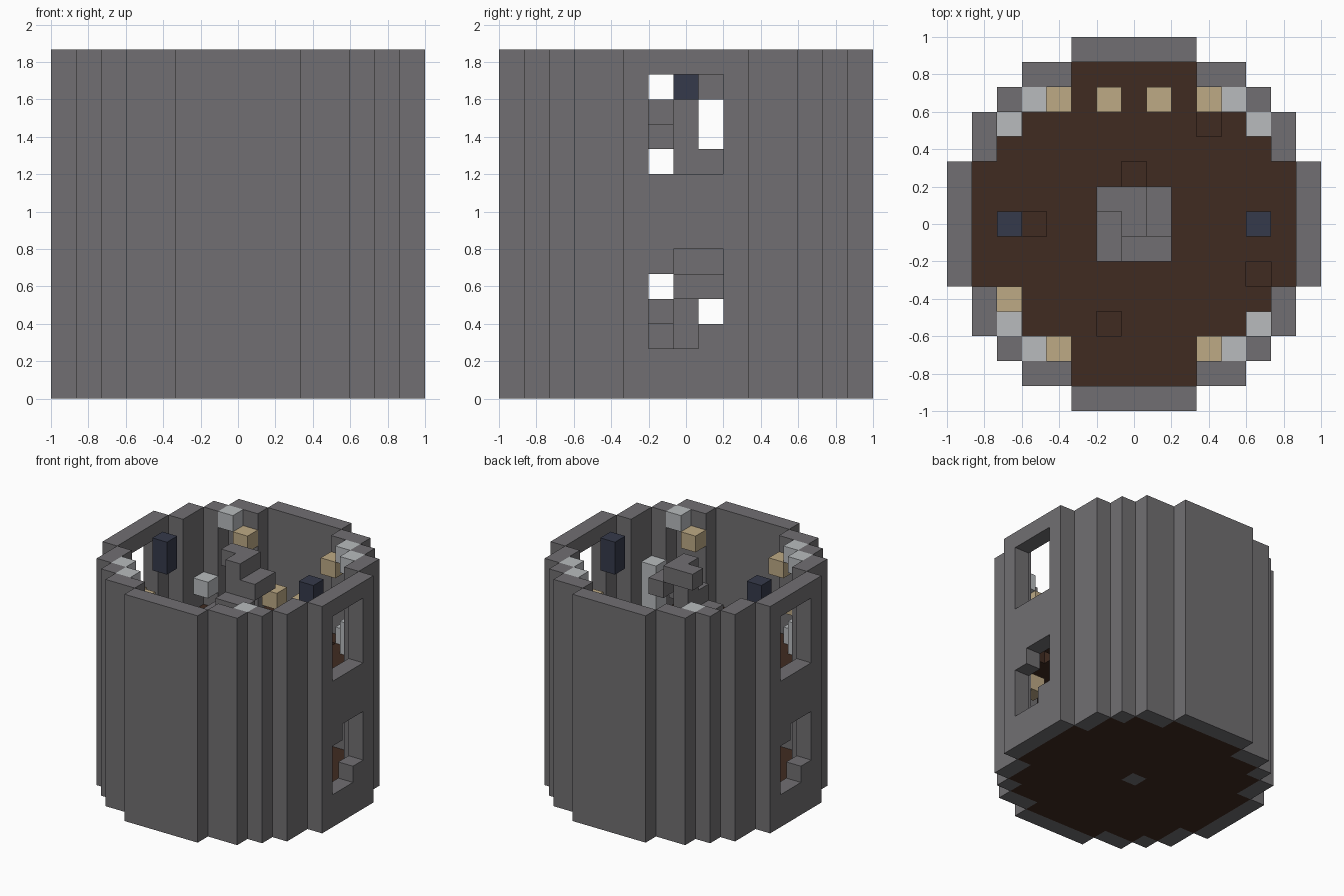
import bpy, bmesh, math
from mathutils import Vector

cube = bpy.data.objects.get("Cube")
if cube:
    bpy.data.objects.remove(cube, do_unlink=True)

U = 2 / 15      # block size
TOP = 14        # tower height in blocks
UPPER = 7       # level of the upper floor


def material(name, rgb):
    m = bpy.data.materials.new(name)
    m.use_nodes = True
    m.diffuse_color = (*rgb, 1)
    m.node_tree.nodes["Principled BSDF"].inputs["Base Color"].default_value = (*rgb, 1)
    return m


STONE = material("grey stone", (0.165, 0.159, 0.168))
WOOD = material("dark brown wood", (0.051, 0.024, 0.015))
TAN = material("tan", (0.51, 0.40, 0.235))
PALE = material("pale grey", (0.48, 0.50, 0.515))
NAVY = material("navy cloth", (0.036, 0.042, 0.07))

# Face direction with two in-plane axes, ordered for outward winding
DIRS = []
for axis in range(3):
    for s in (1, -1):
        n, a = Vector(), Vector()
        n[axis], a[(axis + 1) % 3] = s, 1
        DIRS.append((n, a, n.cross(a)))


def blocks(name, cells, mat):
    """Join unit blocks into one mesh, keeping only the exposed faces."""
    cells = set(cells)
    bm = bmesh.new()
    for c in cells:
        mid = Vector(c) + Vector((0, 0, 0.5))
        for n, a, b in DIRS:
            if tuple(int(round(v)) for v in Vector(c) + n) in cells:
                continue
            corners = [(-1, -1), (1, -1), (1, 1), (-1, 1)]
            bm.faces.new([bm.verts.new((mid + (n + a * p + b * q) / 2) * U)
                          for p, q in corners])
    bmesh.ops.remove_doubles(bm, verts=bm.verts[:], dist=0.001)
    bmesh.ops.dissolve_limit(bm, angle_limit=math.radians(1),
                             verts=bm.verts[:], edges=bm.edges[:])
    me = bpy.data.meshes.new(name)
    bm.to_mesh(me)
    bm.free()
    me.materials.append(mat)
    ob = bpy.data.objects.new(name, me)
    bpy.context.collection.objects.link(ob)
    return ob


# Round plan: outer reach of the wall for each distance from the axis
def reach(d):
    return 7 if d <= 2 else 6 if d <= 4 else 5 if d == 5 else 4 if d == 6 else 2


def in_wall(x, y):
    x, y = abs(x), abs(y)
    return x == reach(y) and y <= reach(x) and x >= y or y == reach(x) and y >= x


def in_room(x, y):
    return abs(x) < reach(abs(y)) and abs(y) < reach(abs(x))


def window(x, y, z):
    if abs(x) != 7 or abs(y) > 1:
        return False
    side = y if x > 0 else -y
    if 9 <= z <= 12:
        return True
    # broken lower opening with two opposite corners still standing
    return 2 <= z <= 5 and (side, z) not in {(1, 2), (-1, 5)}


plan = [(x, y) for x in range(-7, 8) for y in range(-7, 8)]
blocks("outer_wall", [(x, y, z) for x, y in plan if in_wall(x, y)
                      for z in range(TOP) if not window(x, y, z)], STONE)

# Floors, the upper one with a stairwell and missing boards
blocks("ground_floor", [(x, y, 0) for x, y in plan
                        if in_room(x, y) and (x, y) != (0, 0)], WOOD)
missing = {(3, 4), (0, 2), (-4, 0), (5, -2), (-1, -4)}
blocks("upper_floor", [(x, y, UPPER) for x, y in plan
                       if in_room(x, y) and max(abs(x), abs(y)) > 1
                       and (x, y) not in missing], WOOD)

# Spiral stair: two-block treads turning about a central post
treads = [((1, 0), (1, 1)), ((0, 1), (-1, 1)), ((-1, 0), (-1, -1)), ((0, -1), (1, -1))]
stair = [(0, 0, z) for z in range(TOP)]
for z in range(1, TOP):
    stair += [(x, y, z) for x, y in treads[z % 4]]
blocks("spiral_stair", stair, STONE)

# Hanging banners
for side, label in ((1, "left"), (-1, "right")):
    blocks("banner_" + label, [(side * 5, 0, z) for z in (12, 13)], NAVY)

# Pale blocks tucked into the wall corners
pale = [(sx * 4, sy * 5, 13) for sx in (1, -1) for sy in (1, -1)]
pale += [(5, 4, 13), (-5, -4, 13), (-5, 4, 9), (4, 5, 8), (-4, -5, 8)]
pale += [(5, -4, z) for z in (8, 9, 10)] + [(s * 5, s * 4, z) for s in (1, -1) for z in (8, 9)]
blocks("corner_blocks", pale, PALE)

# Tan blocks on the walls
tan = [(sx * 3, sy * 5, 12) for sx in (1, -1) for sy in (1, -1)]
tan += [(1, 5, 9), (-1, 5, 9), (-5, -3, 11), (5, -3, 5)]
blocks("wall_blocks", tan, TAN)
